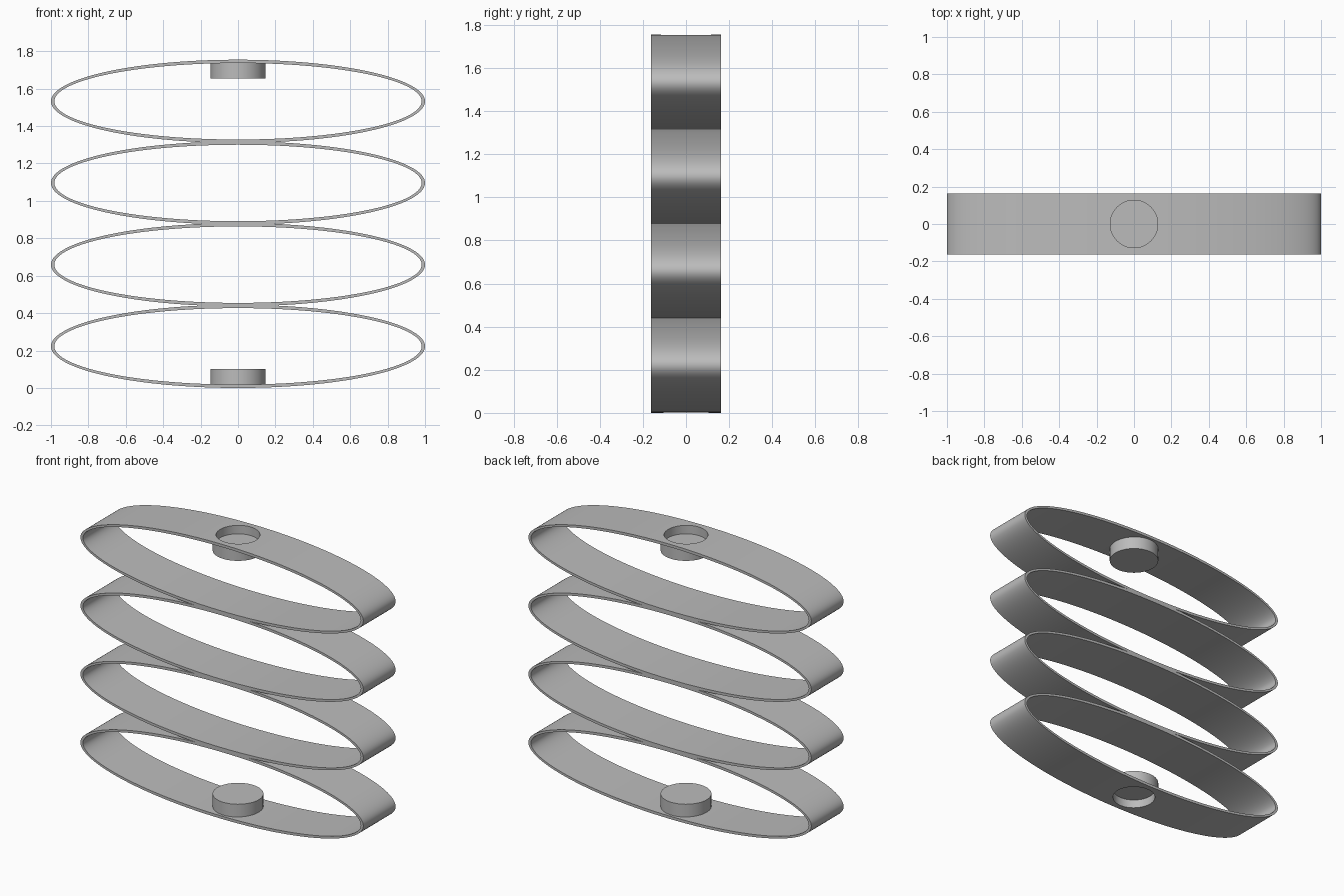
import bpy, bmesh
from math import sin, cos, tau, radians

if "Cube" in bpy.data.objects:
    bpy.data.objects.remove(bpy.data.objects["Cube"], do_unlink=True)

HEIGHT, DEPTH = 1.755, 0.326
HALF_X, HALF_Z, WALL = 1.0, 0.2224, 0.018
RINGS = 4
STEP = (HEIGHT - 2 * HALF_Z) / (RINGS - 1)
CUP_R, HOLE_R = 0.147, 0.127

grey = bpy.data.materials.new("plain grey")
grey.use_nodes = True
colour = (0.5, 0.5, 0.5, 1)
grey.diffuse_color = colour
grey.node_tree.nodes["Principled BSDF"].inputs["Base Color"].default_value = colour


def finish(bm, name):
    bmesh.ops.recalc_face_normals(bm, faces=bm.faces)
    mesh = bpy.data.meshes.new(name)
    bm.to_mesh(mesh)
    bm.free()
    mesh.materials.append(grey)
    ob = bpy.data.objects.new(name, mesh)
    bpy.context.collection.objects.link(ob)
    return ob


def activate(ob):
    bpy.ops.object.select_all(action='DESELECT')
    ob.select_set(True)
    bpy.context.view_layer.objects.active = ob


def smooth(ob):
    activate(ob)
    bpy.ops.object.shade_smooth_by_angle(angle=radians(30))


def loft(loops, name, closed):
    """Bridge successive point loops; close the chain or cap its ends."""
    bm = bmesh.new()
    rows = [[bm.verts.new(p) for p in loop] for loop in loops]
    n = len(rows[0])
    pairs = list(zip(rows, rows[1:])) + ([(rows[-1], rows[0])] if closed else [])
    for a, b in pairs:
        for i in range(n):
            j = (i + 1) % n
            bm.faces.new((a[i], a[j], b[j], b[i]))
    if not closed:
        bm.faces.new(rows[0])
        bm.faces.new(rows[-1])
    return finish(bm, name)


def oval(inset, y, z, n=144):
    return [((HALF_X - inset) * cos(tau * i / n), y,
             z + (HALF_Z - inset) * sin(tau * i / n)) for i in range(n)]


def circle(r, z, n=64):
    return [(r * cos(tau * i / n), r * sin(tau * i / n), z) for i in range(n)]


# Stack of thin oval hoops, slightly fused where they touch
hoops = []
for k in range(RINGS):
    z = HALF_Z + k * STEP
    h = DEPTH / 2
    hoops.append(loft([oval(0, -h, z), oval(0, h, z), oval(WALL, h, z),
                       oval(WALL, -h, z)], f"oval_hoop_{k + 1}", True))

# Magnet cups: round pockets open to the outside at the two ends
for name, hoop, base, up in (("bottom_cup", hoops[0], 0, 1),
                             ("top_cup", hoops[-1], HEIGHT, -1)):
    cutter = loft([circle(HOLE_R, base - 0.05), circle(HOLE_R, base + 0.05)],
                  "hole_cutter", False)
    cutter.hide_render = True
    mod = hoop.modifiers.new("hole", 'BOOLEAN')
    mod.operation, mod.solver, mod.object = 'DIFFERENCE', 'EXACT', cutter
    activate(hoop)
    bpy.ops.object.modifier_apply(modifier=mod.name)
    bpy.data.objects.remove(cutter, do_unlink=True)

    profile = [(HOLE_R, 0.055), (HOLE_R, 0.008), (CUP_R, 0.008), (CUP_R, 0.1)]
    smooth(loft([circle(r, base + up * z) for r, z in profile], name, False))

for hoop in hoops:
    smooth(hoop)
